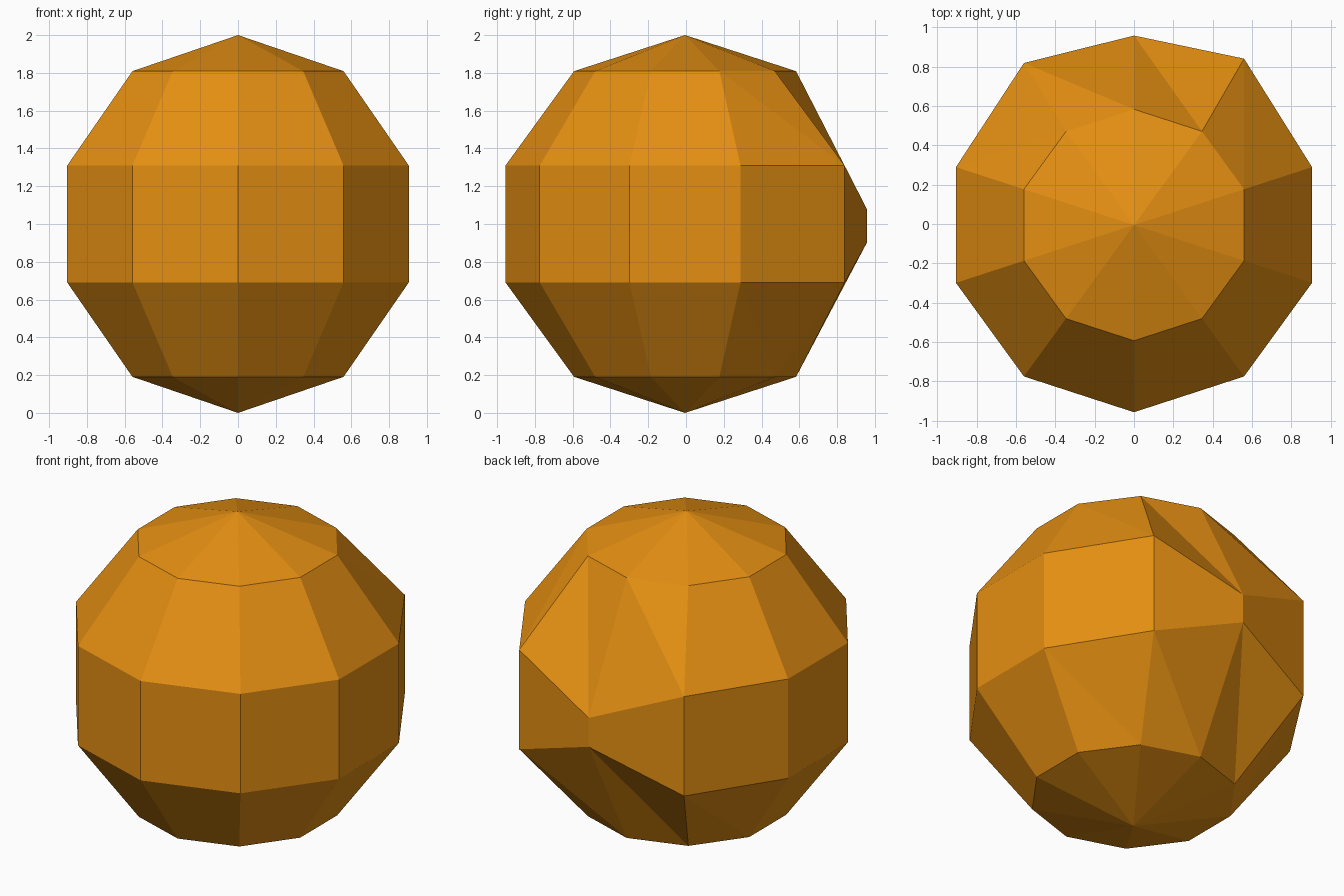
import bpy, bmesh, math

if "Cube" in bpy.data.objects:
    bpy.data.objects.remove(bpy.data.objects["Cube"])

N, RINGS, CY = 10, 5, -0.005      # sides, height steps, sphere centre in y

orange = bpy.data.materials.new("amber orange")
orange.diffuse_color = (0.78, 0.275, 0.006, 1)
orange.use_nodes = True
orange.node_tree.nodes["Principled BSDF"].inputs["Base Color"].default_value = orange.diffuse_color


def place(ring, k):
    """Point on the faceted ball; the back column is pinched and its neighbours pushed out."""
    polar = math.pi * ring / RINGS
    a = math.radians(-90 + 36 * k)
    x, y = math.sin(polar) * math.cos(a), math.sin(polar) * math.sin(a) + CY
    z = 1 + math.cos(polar)
    if ring in (2, 3):
        if k == 5:                # back column pinched towards mid height
            y, z = 0.957, 1.08 if ring == 2 else 0.90
        elif k == 4:              # right neighbour
            y = 0.84
        elif k == 6:              # left neighbour
            y = 0.818
    return x, y, z


bm = bmesh.new()
top, bottom = bm.verts.new((0, CY, 2)), bm.verts.new((0, CY, 0))
rings = [[bm.verts.new(place(r, k)) for k in range(N)] for r in range(1, RINGS)]

for k in range(N):
    n = (k + 1) % N
    # caps
    bm.faces.new((top, rings[0][k], rings[0][n]))
    bm.faces.new((bottom, rings[-1][n], rings[-1][k]))
    # side bands, split along the same diagonal all round
    for up, low in zip(rings, rings[1:]):
        bm.faces.new((up[k], low[k], low[n]))
        bm.faces.new((up[k], low[n], up[n]))
bmesh.ops.recalc_face_normals(bm, faces=bm.faces)

mesh = bpy.data.meshes.new("faceted_ball")
bm.to_mesh(mesh)
bm.free()
mesh.materials.append(orange)
bpy.context.collection.objects.link(bpy.data.objects.new("faceted_ball", mesh))
